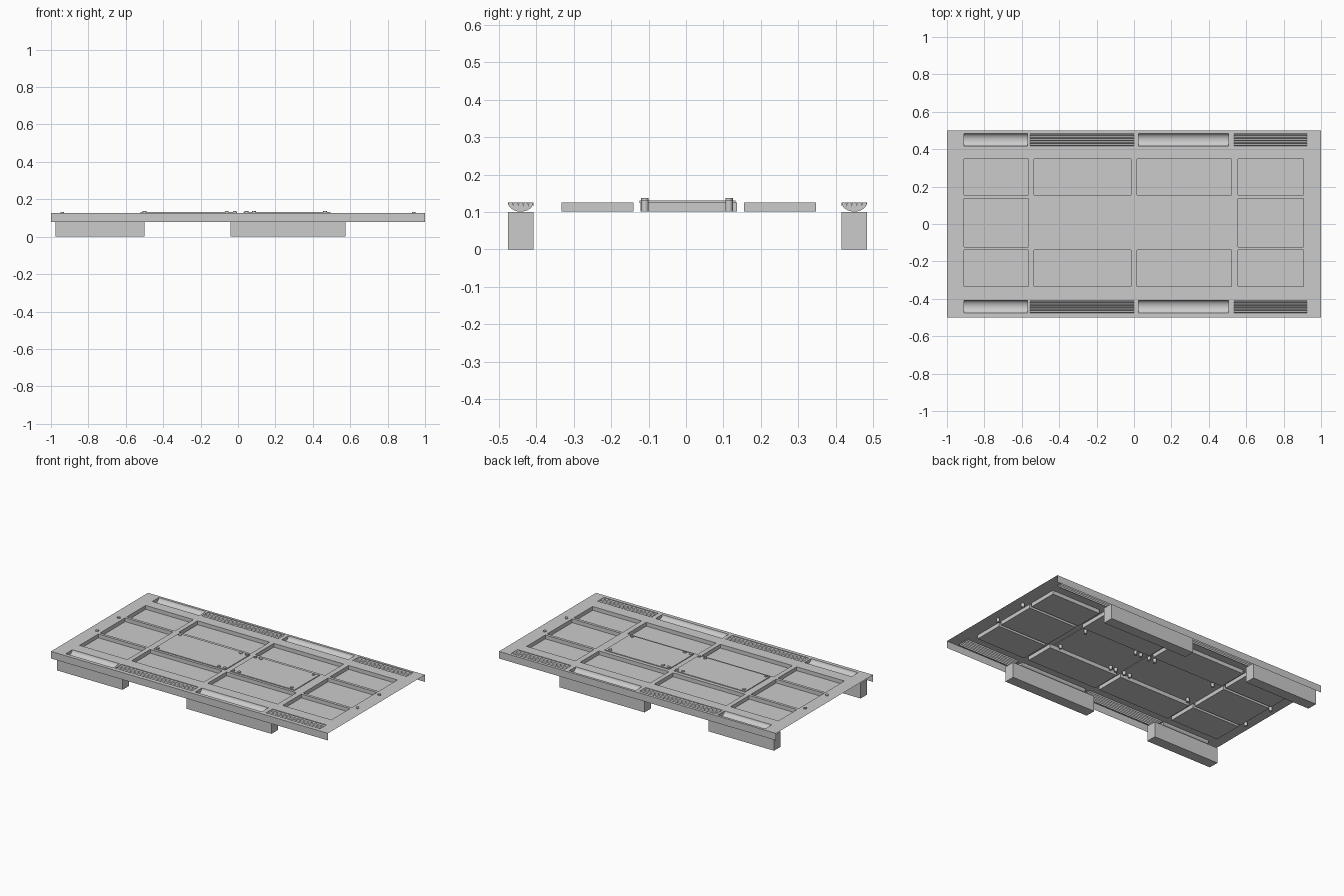
import bpy, bmesh, math

if "Cube" in bpy.data.objects:
    bpy.data.objects.remove(bpy.data.objects["Cube"])

TOP, FLOOR = 0.126, 0.101

# Layout rectangles (x0, x1, y0, y1)
cols = [(-0.91, -0.565), (-0.535, -0.015), (0.015, 0.52), (0.555, 0.907)]
pans = [(a, b, c, d) for a, b in cols for c, d in ((-0.333, -0.14), (0.155, 0.348))]
pans += [(a, b, -0.122, 0.137) for a, b in (cols[0], cols[3])]
rails = ((-0.476, -0.408), (0.416, 0.484))
troughs = [(a, b, c, d) for c, d in rails for a, b in ((-0.91, -0.57), (0.025, 0.505))]
grilles = [(a, b, c, d) for c, d in rails for a, b in ((-0.555, 0.0), (0.535, 0.925))]
holes = pans + troughs + grilles


def finish(name, bm, smooth=None):
    bmesh.ops.remove_doubles(bm, verts=bm.verts, dist=1e-5)
    me = bpy.data.meshes.new(name)
    bm.to_mesh(me)
    bm.free()
    ob = bpy.data.objects.new(name, me)
    bpy.context.collection.objects.link(ob)
    if smooth:
        bpy.context.view_layer.objects.active = ob
        ob.select_set(True)
        bpy.ops.object.shade_smooth_by_angle(angle=math.radians(smooth))
        ob.select_set(False)
    return ob


def quad(bm, *pts):
    return bm.faces.new([bm.verts.new(p) for p in pts])


def box(name, x0, x1, y0, y1, z0, z1):
    bm = bmesh.new()
    bmesh.ops.create_cube(bm, size=1)
    for v in bm.verts:
        v.co = ((x0 + x1) / 2 + v.co.x * (x1 - x0), (y0 + y1) / 2 + v.co.y * (y1 - y0),
                (z0 + z1) / 2 + v.co.z * (z1 - z0))
    return finish(name, bm)


def strip(bm, x0, x1, profile):
    # sweeps a (y, z) profile along x
    for (ya, za), (yb, zb) in zip(profile, profile[1:]):
        quad(bm, (x0, ya, za), (x1, ya, za), (x1, yb, zb), (x0, yb, zb))


# Deck sheet with openings, and the two side flanges
bm = bmesh.new()
xs = sorted({-1, 1} | {v for h in holes for v in h[:2]})
ys = sorted({-0.5, 0.5} | {v for h in holes for v in h[2:]})
for xa, xb in zip(xs, xs[1:]):
    for ya, yb in zip(ys, ys[1:]):
        mx, my = (xa + xb) / 2, (ya + yb) / 2
        if not any(h[0] < mx < h[1] and h[2] < my < h[3] for h in holes):
            quad(bm, (xa, ya, TOP), (xb, ya, TOP), (xb, yb, TOP), (xa, yb, TOP))
quad(bm, (-1, -0.5, 0.08), (1, -0.5, 0.08), (1, -0.5, TOP), (-1, -0.5, TOP))
quad(bm, (1, 0.5, 0.08), (-1, 0.5, 0.08), (-1, 0.5, TOP), (1, 0.5, TOP))
finish("deck", bm)

# Recessed pans
bm = bmesh.new()
for x0, x1, y0, y1 in pans:
    c = [(x0, y0), (x1, y0), (x1, y1), (x0, y1)]
    quad(bm, *[(x, y, FLOOR) for x, y in c])
    for (xa, ya), (xb, yb) in zip(c, c[1:] + c[:1]):
        quad(bm, (xb, yb, FLOOR), (xa, ya, FLOOR), (xa, ya, TOP), (xb, yb, TOP))
finish("recessed_pans", bm)

# Rounded troughs along the sides
bm = bmesh.new()
for x0, x1, y0, y1 in troughs:
    prof = []
    for i in range(13):
        a = math.pi * i / 12
        prof.append(((y0 + y1) / 2 - (y1 - y0) / 2 * math.cos(a), TOP - 0.025 * math.sin(a)))
    strip(bm, x0, x1, prof)
    for x, p in ((x0, prof), (x1, prof[::-1])):
        quad(bm, *[(x, y, z) for y, z in p])
finish("side_troughs", bm, 40)

# Ribbed grilles made of parallel half-round bars
bm = bmesh.new()
for x0, x1, y0, y1 in grilles:
    n = 5
    w = (y1 - y0) / n
    prof = [(y0, TOP)]
    for k in range(n):
        for i in range(7):
            a = math.pi * i / 6
            prof.append((y0 + w * (k + 0.5 - 0.5 * math.cos(a)), 0.114 + 0.011 * math.sin(a)))
    prof.append((y1, TOP))
    strip(bm, x0, x1, prof)
    for x, s in ((x0, 1), (x1, -1)):
        quad(bm, *[(x, y, z) for y, z in prof[::s]])
finish("side_grilles", bm, 40)

# Hanging boxes under the troughs
for side, (y0, y1) in zip(("front", "back"), rails):
    box(side + "_left_box", -0.975, -0.5, y0, y1, 0, 0.1)
    box(side + "_right_box", -0.04, 0.575, y0, y1, 0, 0.1)

# Thin centre hatches
box("left_hatch", -0.52, -0.005, -0.124, 0.132, TOP - 0.002, 0.131)
box("right_hatch", 0.03, 0.495, -0.124, 0.132, TOP - 0.002, 0.131)

# Pins through the deck at hatch corners and deck ends
bm = bmesh.new()
pins = [(x, 0.101, 0.137) for x in (-0.5, -0.06, -0.018, 0.045, 0.085, 0.465)]
pins += [(x, 0.101, 0.132) for x in (-0.94, 0.94)]
for x, z0, z1 in pins:
    for y in (-0.11, 0.115):
        r = bmesh.ops.create_cone(bm, cap_ends=True, segments=12, radius1=0.01,
                                  radius2=0.01, depth=z1 - z0)
        bmesh.ops.translate(bm, verts=r["verts"], vec=(x, y, (z0 + z1) / 2))
finish("deck_pins", bm, 40)
